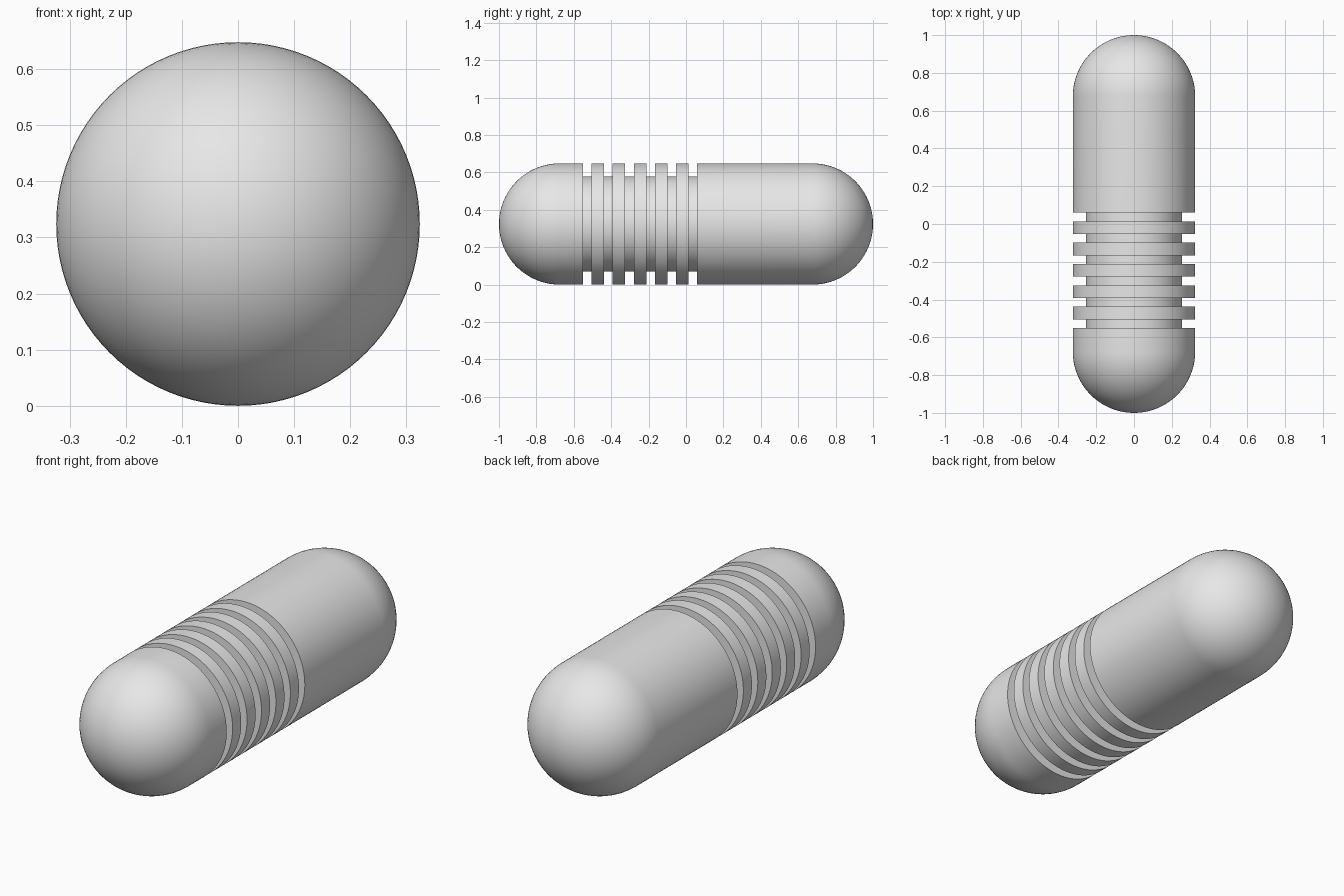
import bpy, bmesh, math
from mathutils import Vector

if "Cube" in bpy.data.objects:
    bpy.data.objects.remove(bpy.data.objects["Cube"], do_unlink=True)

R = 0.324            # outer radius
CORE_R = 0.255       # radius at the bottom of the grooves
GROOVE_START = -0.551
GROOVE_WIDTH = 0.046
PITCH = 0.113        # distance between grooves
GROOVES = 6
SIDES = 96
CAP_STEPS = 20

grey = bpy.data.materials.new("plain grey")
grey.use_nodes = True
grey.diffuse_color = (0.8, 0.8, 0.8, 1)
grey.node_tree.nodes["Principled BSDF"].inputs["Base Color"].default_value = (0.8, 0.8, 0.8, 1)


def lathe(name, profile):
    """Revolve (radius, y) points around the long axis into a solid part."""
    bm = bmesh.new()
    verts = [bm.verts.new((0, y, r)) for r, y in profile]
    edges = [bm.edges.new(pair) for pair in zip(verts, verts[1:])]
    bmesh.ops.spin(bm, geom=verts + edges, cent=(0, 0, 0), axis=(0, 1, 0),
                   angle=math.tau, steps=SIDES, use_merge=False)
    bmesh.ops.remove_doubles(bm, verts=bm.verts, dist=0.0001)
    bmesh.ops.recalc_face_normals(bm, faces=bm.faces)
    mesh = bpy.data.meshes.new(name)
    bm.to_mesh(mesh)
    bm.free()
    mesh.materials.append(grey)
    obj = bpy.data.objects.new(name, mesh)
    obj.location = Vector((0, 0, R))
    bpy.context.collection.objects.link(obj)
    bpy.ops.object.select_all(action='DESELECT')
    obj.select_set(True)
    bpy.context.view_layer.objects.active = obj
    bpy.ops.object.shade_smooth_by_angle(angle=math.radians(30))
    return obj


def rounded_end(direction, flat_y):
    """Profile of a hemisphere on a straight barrel that stops at flat_y."""
    points = [(0, direction)]
    for i in range(1, CAP_STEPS + 1):
        a = math.pi / 2 * i / CAP_STEPS
        points.append((R * math.sin(a), direction * (1 - R + R * math.cos(a))))
    return points + [(R, flat_y), (0, flat_y)]


groove_end = GROOVE_START + PITCH * (GROOVES - 1) + GROOVE_WIDTH

# Rounded front cap and the longer rear body
lathe("front_cap", rounded_end(-1, GROOVE_START))
lathe("rear_body", rounded_end(1, groove_end))

# Narrow core between them
lathe("grooved_core", [(0, GROOVE_START), (CORE_R, GROOVE_START),
                       (CORE_R, groove_end), (0, groove_end)])

# Raised rings separating the grooves
for i in range(GROOVES - 1):
    y0 = GROOVE_START + PITCH * i + GROOVE_WIDTH
    y1 = GROOVE_START + PITCH * (i + 1)
    lathe(f"ring_{i + 1}", [(0, y0), (R, y0), (R, y1), (0, y1)])
